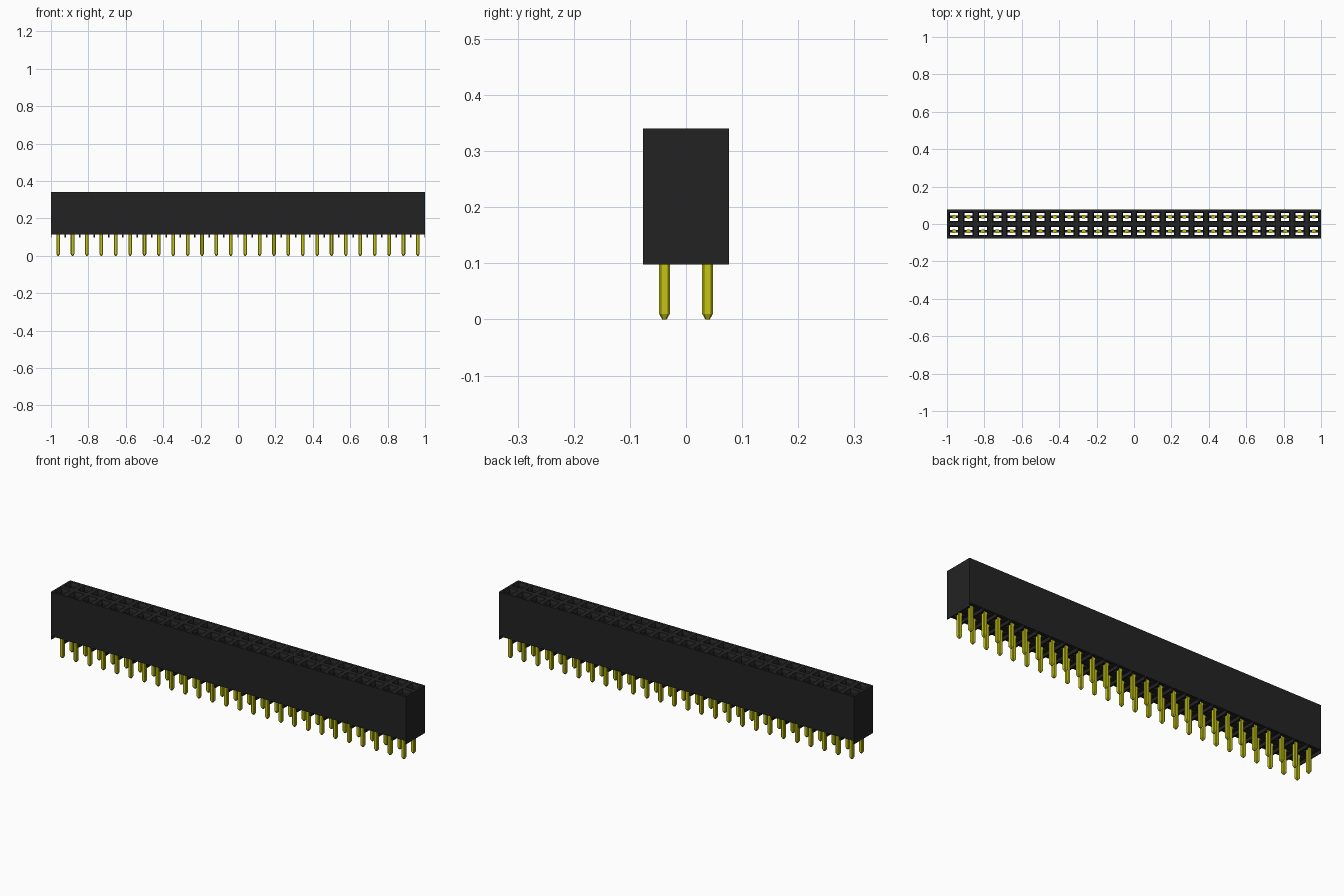
import bpy, bmesh
from mathutils import Matrix, Vector

cube = bpy.data.objects.get("Cube")
if cube:
    bpy.data.objects.remove(cube, do_unlink=True)

COLS = 26
PITCH = 2.0 / COLS
ROWS = (-PITCH / 2, PITCH / 2)
HALF_Y = PITCH                    # half depth of the housing
HOLE = 0.0215                     # half width of a socket hole
MOUTH = 0.027                     # half width of the flared mouth
FOOT_Z, BASE_Z, FLARE_Z, TOP_Z = 0.098, 0.115, 0.326, 0.34
CENTRES = [-1 + PITCH * (i + 0.5) for i in range(COLS)]


def material(name, color):
    m = bpy.data.materials.new(name)
    m.diffuse_color = (*color, 1)
    m.use_nodes = True
    bsdf = next(n for n in m.node_tree.nodes if n.type == 'BSDF_PRINCIPLED')
    bsdf.inputs["Base Color"].default_value = (*color, 1)
    bsdf.inputs["Roughness"].default_value = 0.6
    return m


plastic = material("black plastic", (0.0165, 0.0165, 0.0165))
gold = material("yellow gold", (0.55, 0.55, 0.007))


def to_mesh(bm, name, mat):
    bmesh.ops.recalc_face_normals(bm, faces=bm.faces[:])
    mesh = bpy.data.meshes.new(name)
    bm.to_mesh(mesh)
    bm.free()
    mesh.materials.append(mat)
    return mesh


def place(name, mesh, loc=(0, 0, 0)):
    ob = bpy.data.objects.new(name, mesh)
    ob.location = loc
    bpy.context.collection.objects.link(ob)
    return ob


def add_box(bm, x0, x1, y0, y1, z0, z1):
    mat = Matrix.Translation(((x0 + x1) / 2, (y0 + y1) / 2, (z0 + z1) / 2))
    mat = mat @ Matrix.Diagonal((x1 - x0, y1 - y0, z1 - z0, 1))
    bmesh.ops.create_cube(bm, size=1, matrix=mat)


def lines(centres, half):
    """Grid lines at the cell borders and at both sides of each hole."""
    out = [-half]
    for c in centres:
        out += [c - HOLE, c + HOLE, c + PITCH / 2]
    return out


# Housing: a plan grid with the hole cells left out, raised in two steps
bm = bmesh.new()
xs, ys = lines(CENTRES, 1.0), lines(ROWS, HALF_Y)
grid = [[bm.verts.new((x, y, BASE_Z)) for y in ys] for x in xs]
for i in range(len(xs) - 1):
    for j in range(len(ys) - 1):
        if i % 3 == 1 and j % 3 == 1:
            continue
        bm.faces.new((grid[i][j], grid[i + 1][j],
                      grid[i + 1][j + 1], grid[i][j + 1]))


def raise_faces(faces, dz):
    new = bmesh.ops.extrude_face_region(bm, geom=faces)["geom"]
    verts = [g for g in new if isinstance(g, bmesh.types.BMVert)]
    bmesh.ops.translate(bm, verts=verts, vec=Vector((0, 0, dz)))
    return [g for g in new if isinstance(g, bmesh.types.BMFace)], verts


top, _ = raise_faces(bm.faces[:], FLARE_Z - BASE_Z)
_, rim = raise_faces(top, TOP_Z - FLARE_Z)


def flare(value, centres):
    c = min(centres, key=lambda k: abs(k - value))
    d = value - c
    if abs(abs(d) - HOLE) < 0.001:
        return c + (MOUTH if d > 0 else -MOUTH)
    return value


# Widen the mouth of every hole
for v in rim:
    v.co.x = flare(v.co.x, CENTRES)
    v.co.y = flare(v.co.y, ROWS)
place("socket_housing", to_mesh(bm, "socket_housing", plastic))

# Thin standoff ribs under the housing, one at each cell border
bm = bmesh.new()
for i in range(COLS + 1):
    x = -1 + PITCH * i
    add_box(bm, max(-1, x - 0.004), min(1, x + 0.004),
            -HALF_Y, HALF_Y, FOOT_Z, BASE_Z)
place("standoff_ribs", to_mesh(bm, "standoff_ribs", plastic))

# Webs that hold the pins in the middle of the holes
bm = bmesh.new()
for x in CENTRES:
    for y in ROWS:
        for side in (-1, 1):
            a, b = sorted((x + side * 0.006, x + side * HOLE))
            add_box(bm, a, b, y - 0.007, y + 0.007, BASE_Z, 0.2)
place("pin_webs", to_mesh(bm, "pin_webs", plastic))

# Pin: square with cut corners and a tapered tip
bm = bmesh.new()
R, C = 0.0097, 0.0065
outline = [(R, -C), (R, C), (C, R), (-C, R),
           (-R, C), (-R, -C), (-C, -R), (C, -R)]
rings = [[bm.verts.new((x * s, y * s, z)) for x, y in outline]
         for s, z in ((0.4, 0.0), (1, 0.01), (1, 0.205))]
bm.faces.new(rings[0][::-1])
bm.faces.new(rings[-1])
for lo, hi in zip(rings, rings[1:]):
    for k in range(8):
        n = (k + 1) % 8
        bm.faces.new((lo[k], lo[n], hi[n], hi[k]))
pin = to_mesh(bm, "contact_pin", gold)

for y, row in zip(ROWS, ("front", "back")):
    for i, x in enumerate(CENTRES):
        place(f"{row}_pin_{i + 1}", pin, (x, y, 0))
